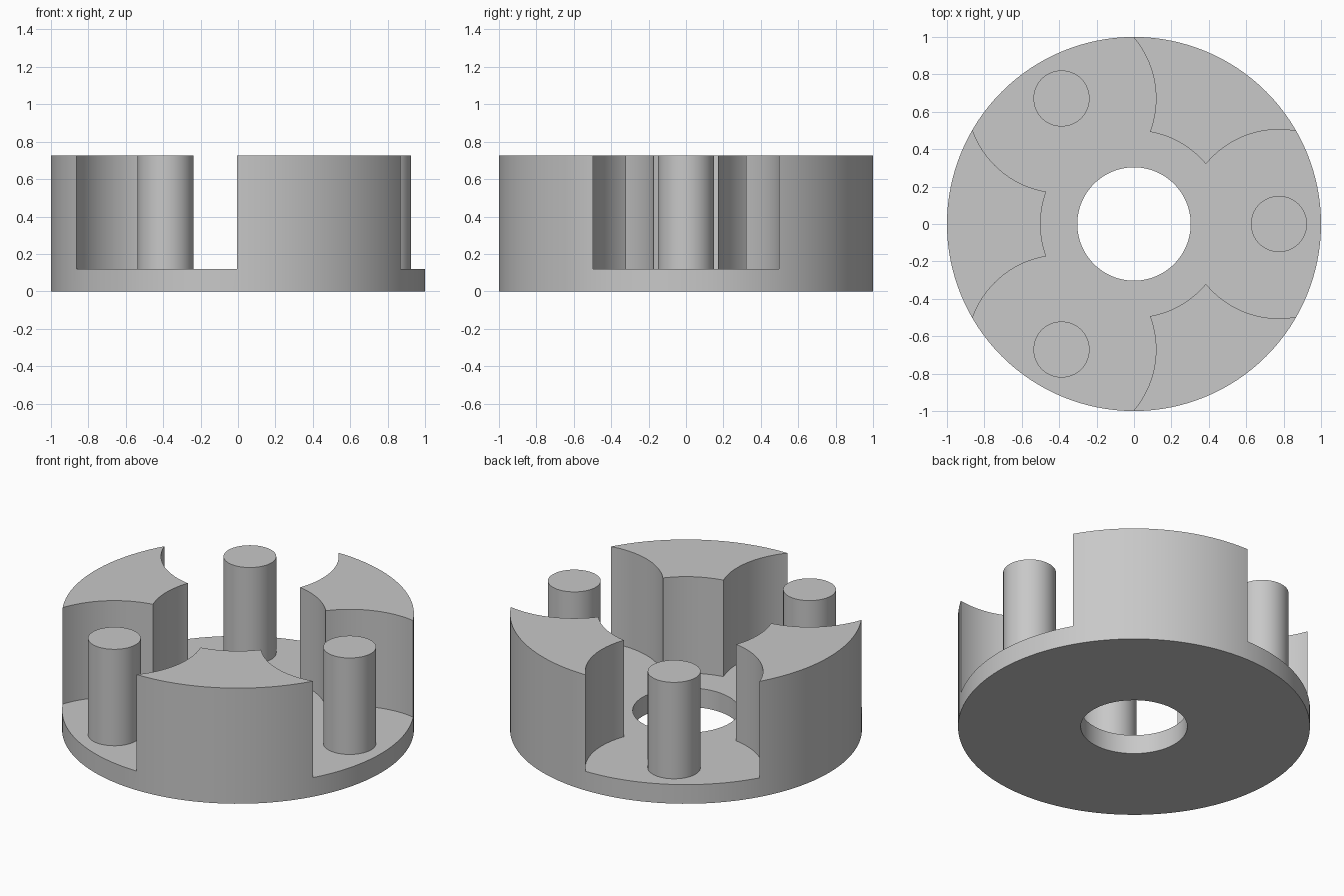
import bpy
from math import radians, cos, sin

# Remove the default cube
cube = bpy.data.objects.get("Cube")
if cube:
    bpy.data.objects.remove(cube, do_unlink=True)

HEIGHT, FLOOR = 0.725, 0.12
PIN_ORBIT, PIN_RADIUS, POCKET_RADIUS = 0.775, 0.15, 0.505
PIN_ANGLES = [radians(a) for a in (0, 120, 240)]

grey = bpy.data.materials.new("plain grey")
grey.use_nodes = True
colour = (0.58, 0.58, 0.58, 1)
grey.diffuse_color = colour
grey.node_tree.nodes["Principled BSDF"].inputs["Base Color"].default_value = colour


def cylinder(name, radius, bottom, top, x=0, y=0, sides=128):
    bpy.ops.mesh.primitive_cylinder_add(
        vertices=sides, radius=radius, depth=top - bottom,
        location=(x, y, (bottom + top) / 2))
    obj = bpy.context.object
    obj.name = name
    obj.data.materials.append(grey)
    return obj


def select_only(obj):
    bpy.ops.object.select_all(action='DESELECT')
    obj.select_set(True)
    bpy.context.view_layer.objects.active = obj


def cut(target, cutter):
    cutter.hide_render = True
    mod = target.modifiers.new("cut", 'BOOLEAN')
    mod.operation = 'DIFFERENCE'
    mod.solver = 'EXACT'
    mod.object = cutter
    select_only(target)
    bpy.ops.object.modifier_apply(modifier=mod.name)
    bpy.data.objects.remove(cutter, do_unlink=True)


def smooth(obj):
    select_only(obj)
    bpy.ops.object.shade_smooth_by_angle(angle=radians(30))


# Carrier body: a disc with a sunken floor, three round pockets and a bore
carrier = cylinder("carrier_body", 1, 0, HEIGHT)
cut(carrier, cylinder("centre_cutter", 0.5, FLOOR, HEIGHT + 0.1))
for a in PIN_ANGLES:
    cut(carrier, cylinder("pocket_cutter", POCKET_RADIUS, FLOOR, HEIGHT + 0.1,
                          PIN_ORBIT * cos(a), PIN_ORBIT * sin(a)))
cut(carrier, cylinder("bore_cutter", 0.303, -0.1, HEIGHT + 0.1))
smooth(carrier)

# Three pins, one standing in each pocket
for name, a in zip(("left_pin", "back_right_pin", "front_right_pin"), PIN_ANGLES):
    smooth(cylinder(name, PIN_RADIUS, FLOOR, HEIGHT,
                    PIN_ORBIT * cos(a), PIN_ORBIT * sin(a), 64))
